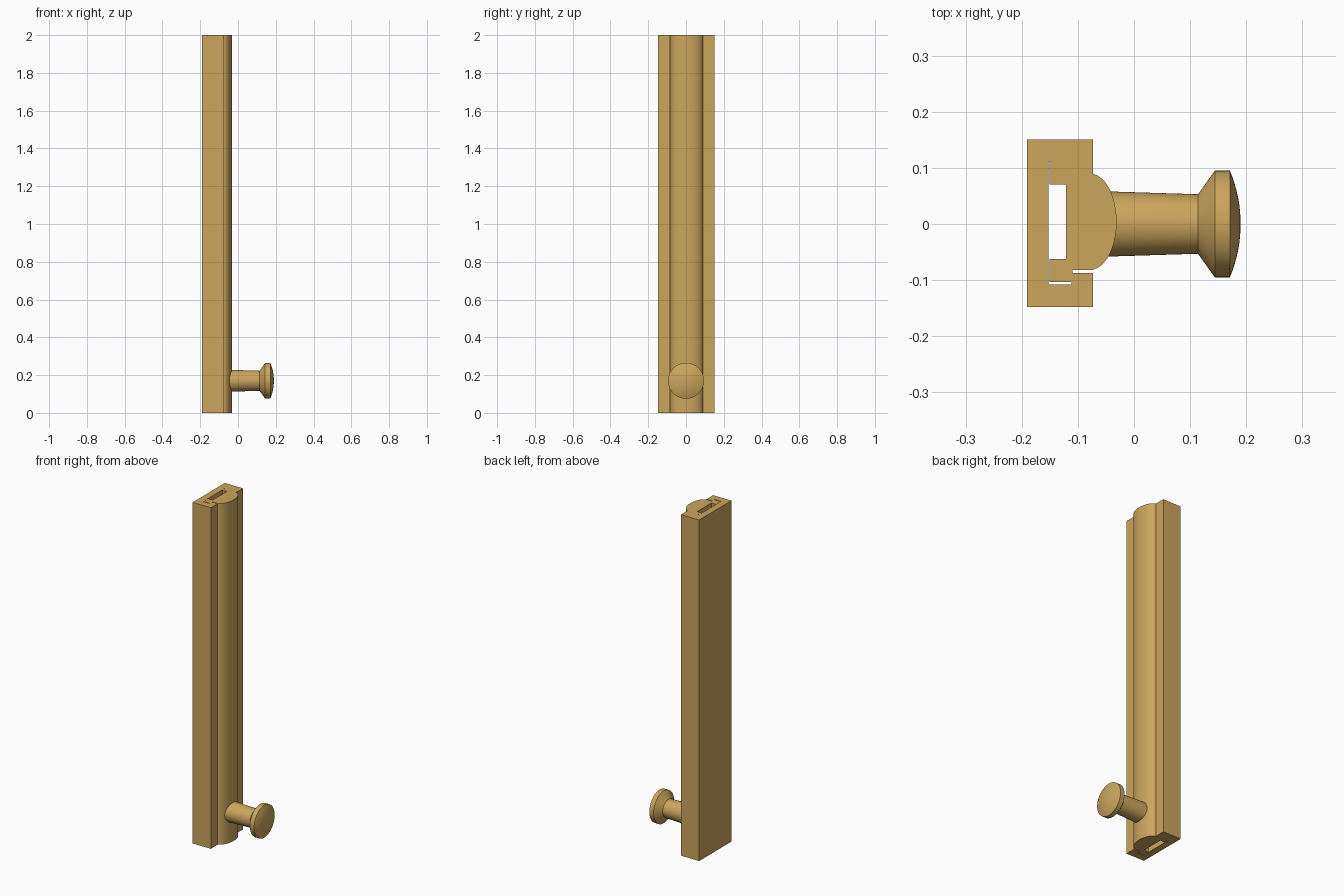
import bpy, bmesh, math
from mathutils import Matrix

if "Cube" in bpy.data.objects:
    bpy.data.objects.remove(bpy.data.objects["Cube"])

LENGTH = 2.0
wood = bpy.data.materials.new("tan_wood")
wood.diffuse_color = (0.60, 0.38, 0.11, 1)
wood.use_nodes = True
wood.node_tree.nodes["Principled BSDF"].inputs["Base Color"].default_value = wood.diffuse_color


def finish(name, bm):
    bmesh.ops.recalc_face_normals(bm, faces=bm.faces)
    mesh = bpy.data.meshes.new(name)
    bm.to_mesh(mesh)
    bm.free()
    mesh.materials.append(wood)
    obj = bpy.data.objects.new(name, mesh)
    bpy.context.collection.objects.link(obj)
    bpy.ops.object.select_all(action='DESELECT')
    obj.select_set(True)
    bpy.context.view_layer.objects.active = obj
    bpy.ops.object.shade_smooth_by_angle(angle=math.radians(25))
    return obj


def extrusion(name, half, y_mid):
    """Mirror a half section across y, then extrude it up the full length."""
    outline = half + [(x, -y) for x, y in reversed(half) if y > 1e-6]
    bm = bmesh.new()
    face = bm.faces.new([bm.verts.new((x, y + y_mid, 0)) for x, y in outline])
    ext = bmesh.ops.extrude_face_region(bm, geom=[face])
    top = [g for g in ext["geom"] if isinstance(g, bmesh.types.BMVert)]
    bmesh.ops.translate(bm, verts=top, vec=(0, 0, LENGTH))
    return finish(name, bm)


def lathe_x(name, profile, z, steps=64):
    """Spin an (x, radius) profile around a horizontal axis."""
    bm = bmesh.new()
    verts = [bm.verts.new((x, 0, r)) for x, r in profile]
    edges = [bm.edges.new(p) for p in zip(verts, verts[1:])]
    bmesh.ops.spin(bm, geom=verts + edges, cent=(0, 0, 0), axis=(1, 0, 0),
                   angle=2 * math.pi, steps=steps)
    bmesh.ops.remove_doubles(bm, verts=bm.verts, dist=1e-5)
    bmesh.ops.transform(bm, matrix=Matrix.Translation((0, 0, z)), verts=bm.verts)
    return finish(name, bm)


# Outer channel with inward lips
extrusion("channel_rail", [
    (-0.191, 0.149), (-0.073, 0.149), (-0.073, 0.0885),
    (-0.111, 0.0885), (-0.111, 0.1095), (-0.152, 0.1095)], 0.0015)

# Inner slider: hooked legs behind the lips, rounded front
cx, rx, ry = -0.079, 0.048, 0.086
dome = [(cx + rx * math.sin(math.pi / 2 * (1 - i / 16)),
         ry * math.cos(math.pi / 2 * (1 - i / 16))) for i in range(17)]
dome[0] = (cx + rx, 0.0)
extrusion("slider_bar", dome + [
    (-0.110, ry), (-0.110, 0.107), (-0.151, 0.107),
    (-0.151, 0.066), (-0.121, 0.066)], 0.004)

# Knob: tapered stem, flared head, domed end
R, x0, x1 = 0.095, 0.171, 0.190
sag = x1 - x0
sphere = (R * R + sag * sag) / (2 * sag)
cap = []
for i in range(1, 9):
    r = R * (1 - i / 8)
    cap.append((x1 - sphere + math.sqrt(sphere ** 2 - r * r), r))
lathe_x("knob", [(-0.06, 0.0), (-0.06, 0.0585), (0.114, 0.053),
                 (0.144, R), (x0, R)] + cap, 0.17)
